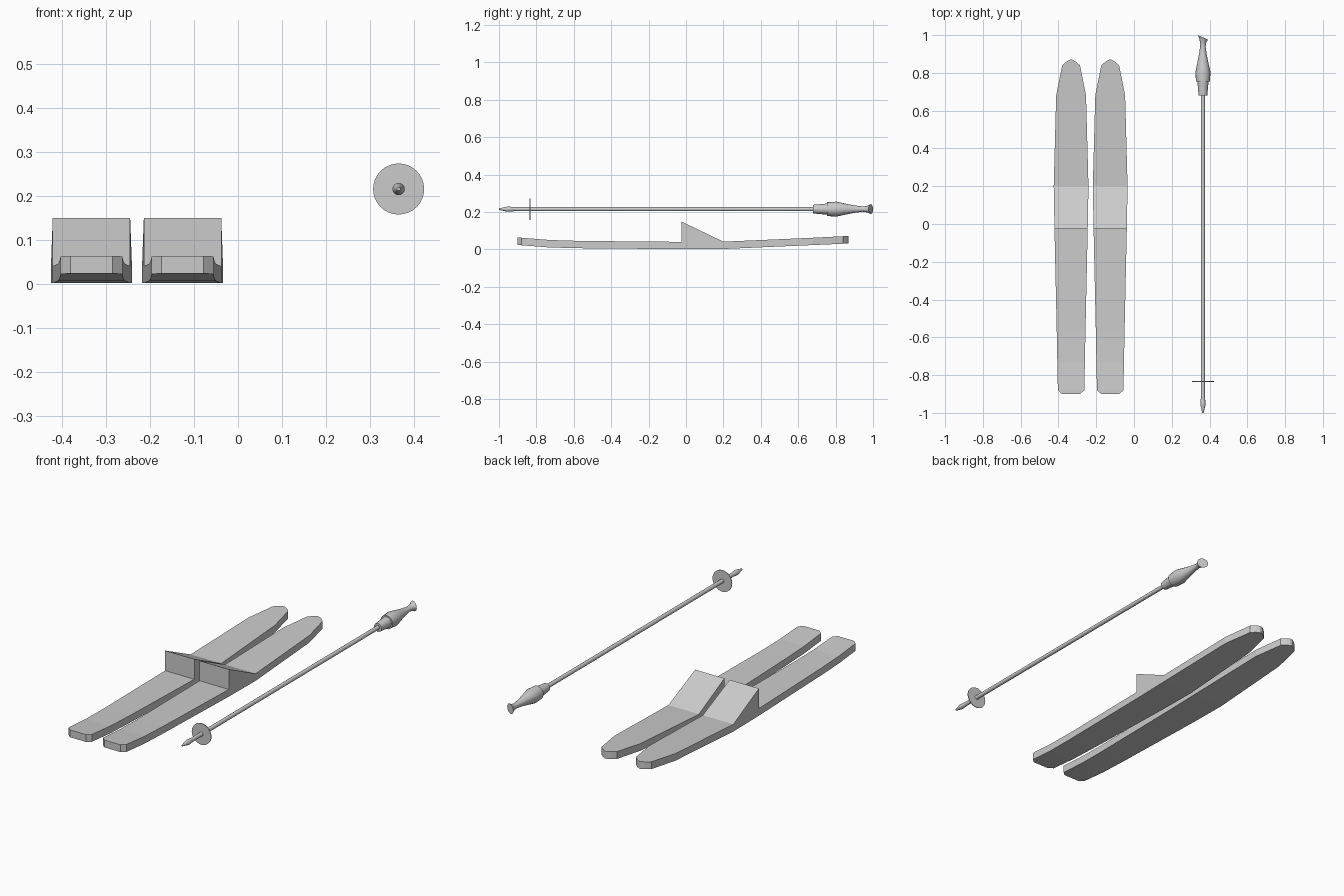
import bpy, bmesh
from math import sin, cos, pi

if "Cube" in bpy.data.objects:
    bpy.data.objects.remove(bpy.data.objects["Cube"])


def loft(name, rings, smooth=False):
    """Skin a list of equal-sized point rings and cap both ends."""
    bm = bmesh.new()
    loops = [[bm.verts.new(p) for p in ring] for ring in rings]
    n = len(loops[0])
    for a, b in zip(loops, loops[1:]):
        for i in range(n):
            j = (i + 1) % n
            bm.faces.new((a[i], a[j], b[j], b[i]))
    bm.faces.new(loops[0])
    bm.faces.new(loops[-1])
    bmesh.ops.remove_doubles(bm, verts=bm.verts, dist=1e-5)
    bmesh.ops.recalc_face_normals(bm, faces=bm.faces)
    mesh = bpy.data.meshes.new(name)
    bm.to_mesh(mesh)
    bm.free()
    ob = bpy.data.objects.new(name, mesh)
    bpy.context.collection.objects.link(ob)
    if smooth:
        bpy.ops.object.select_all(action='DESELECT')
        ob.select_set(True)
        bpy.context.view_layer.objects.active = ob
        bpy.ops.object.shade_smooth_by_angle(angle=0.6)
    return ob


# Ski stations: y, half width, bottom z, top z (wedge-shaped boot rest in the middle)
STATIONS = [
    (-0.90, 0.048, 0.023, 0.063), (-0.88, 0.070, 0.022, 0.062),
    (-0.73, 0.073, 0.010, 0.050), (-0.57, 0.076, 0.006, 0.045),
    (-0.025, 0.088, 0.001, 0.040), (-0.025, 0.088, 0.001, 0.149),
    (0.20, 0.092, 0.002, 0.041), (0.68, 0.079, 0.023, 0.062),
    (0.84, 0.047, 0.030, 0.070), (0.86, 0.024, 0.031, 0.071),
    (0.87, 0.006, 0.031, 0.071),
]
for name, cx in (("left_ski", -0.333), ("right_ski", -0.126)):
    loft(name, [[(cx - w, y, b), (cx + w, y, b), (cx + w, y, t), (cx - w, y, t)]
                for y, w, b, t in STATIONS])

PX, PZ = 0.365, 0.215  # pole axis


def turned(name, profile, sides=16):
    """Lathe about the pole axis; profile entries are y, radius, cap slant."""
    rings = []
    for y, r, slant in profile:
        ring = []
        for i in range(sides):
            a = 2 * pi * i / sides
            x = r * cos(a)
            ring.append((PX + x, y - slant * x, PZ + r * sin(a)))
        rings.append(ring)
    return loft(name, rings, True)


# Pole parts
turned("pole_tip", [(-1.0, 0.004, 0), (-0.955, 0.014, 0), (-0.94, 0.013, 0),
                    (-0.92, 0.011, 0)])
turned("pole_shaft", [(-0.94, 0.011, 0), (0.70, 0.011, 0)])
turned("pole_basket", [(-0.836, 0.058, 0), (-0.832, 0.058, 0)], 32)
turned("grip_sleeve", [(0.68, 0.023, 0), (0.757, 0.030, 0)])
# Grip: bulb, waist and slanted flared end
turned("pole_grip", [(0.755, 0.037, 0), (0.805, 0.040, 0), (0.85, 0.030, 0.05),
                     (0.90, 0.020, 0.15), (0.945, 0.014, 0.25),
                     (0.97, 0.018, 0.4), (0.988, 0.027, 0.44)])
